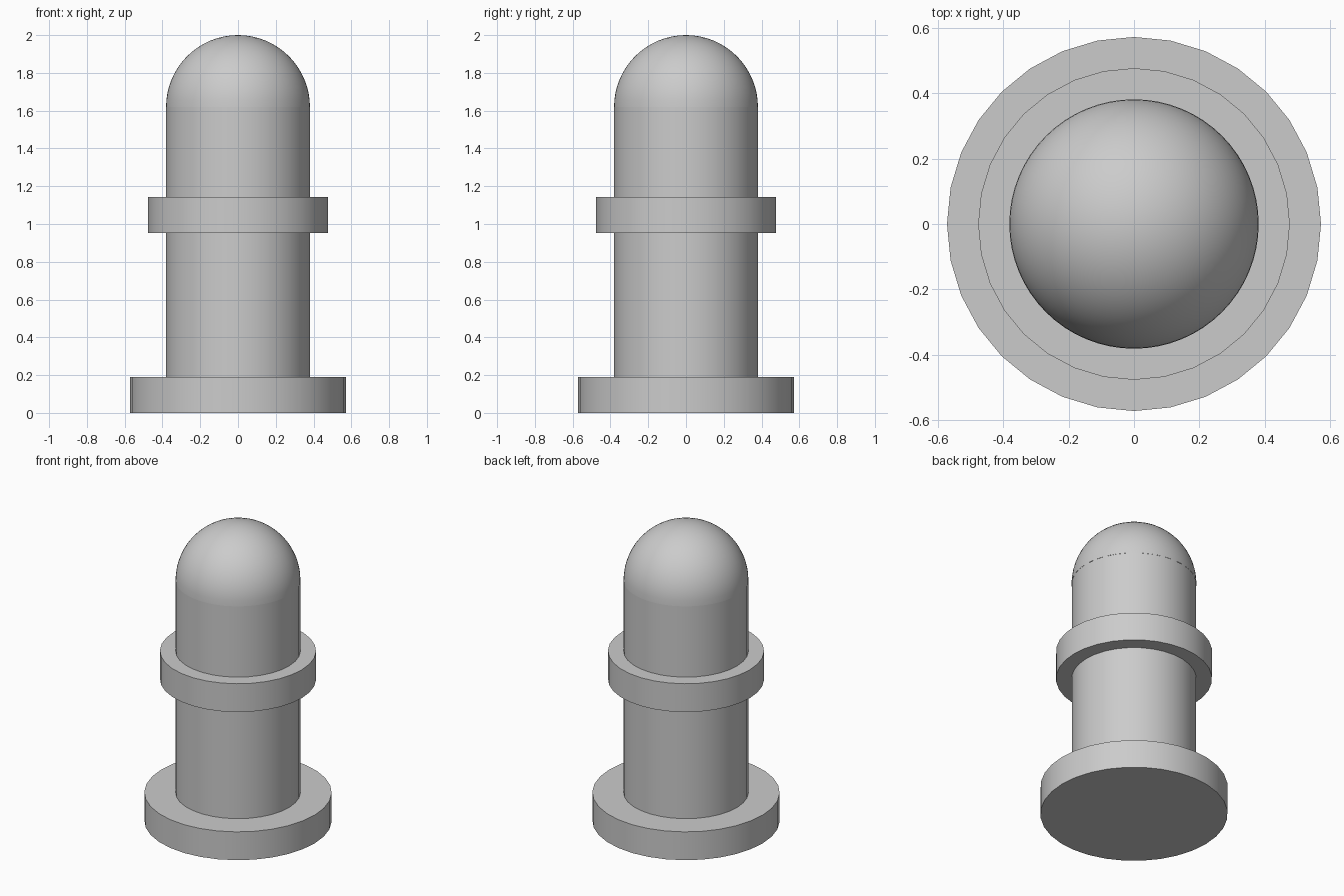
import bpy
import bmesh

cube = bpy.data.objects.get("Cube")
if cube:
    bpy.data.objects.remove(cube, do_unlink=True)

UNIT = 2 / 10.5          # thickness of the base and collar
BODY_RADIUS = 2 * UNIT
DOME_START = 2 - BODY_RADIUS

grey = bpy.data.materials.new("plain grey")
grey.use_nodes = True
colour = (0.6, 0.6, 0.6, 1)
grey.diffuse_color = colour
grey.node_tree.nodes["Principled BSDF"].inputs["Base Color"].default_value = colour


def finish(name):
    """Name, colour and smooth the active object."""
    obj = bpy.context.object
    obj.name = name
    obj.data.name = name
    obj.data.materials.append(grey)
    bpy.ops.object.shade_smooth_by_angle()
    return obj


def disc(name, radius, bottom, top):
    """Upright cylinder between two heights."""
    bpy.ops.mesh.primitive_cylinder_add(
        vertices=32, radius=radius, depth=top - bottom,
        location=(0, 0, (bottom + top) / 2))
    return finish(name)


# Base plate, shaft and collar
disc("base", 3 * UNIT, 0, UNIT)
disc("shaft", BODY_RADIUS, UNIT, DOME_START)
disc("collar", 2.5 * UNIT, 5 * UNIT, 6 * UNIT)

# Dome: upper half of a sphere
bpy.ops.mesh.primitive_uv_sphere_add(
    segments=64, ring_count=32, radius=BODY_RADIUS, location=(0, 0, DOME_START))
dome = finish("dome")
bm = bmesh.new()
bm.from_mesh(dome.data)
bmesh.ops.delete(bm, geom=[v for v in bm.verts if v.co.z < -0.001], context="VERTS")
bm.to_mesh(dome.data)
bm.free()
